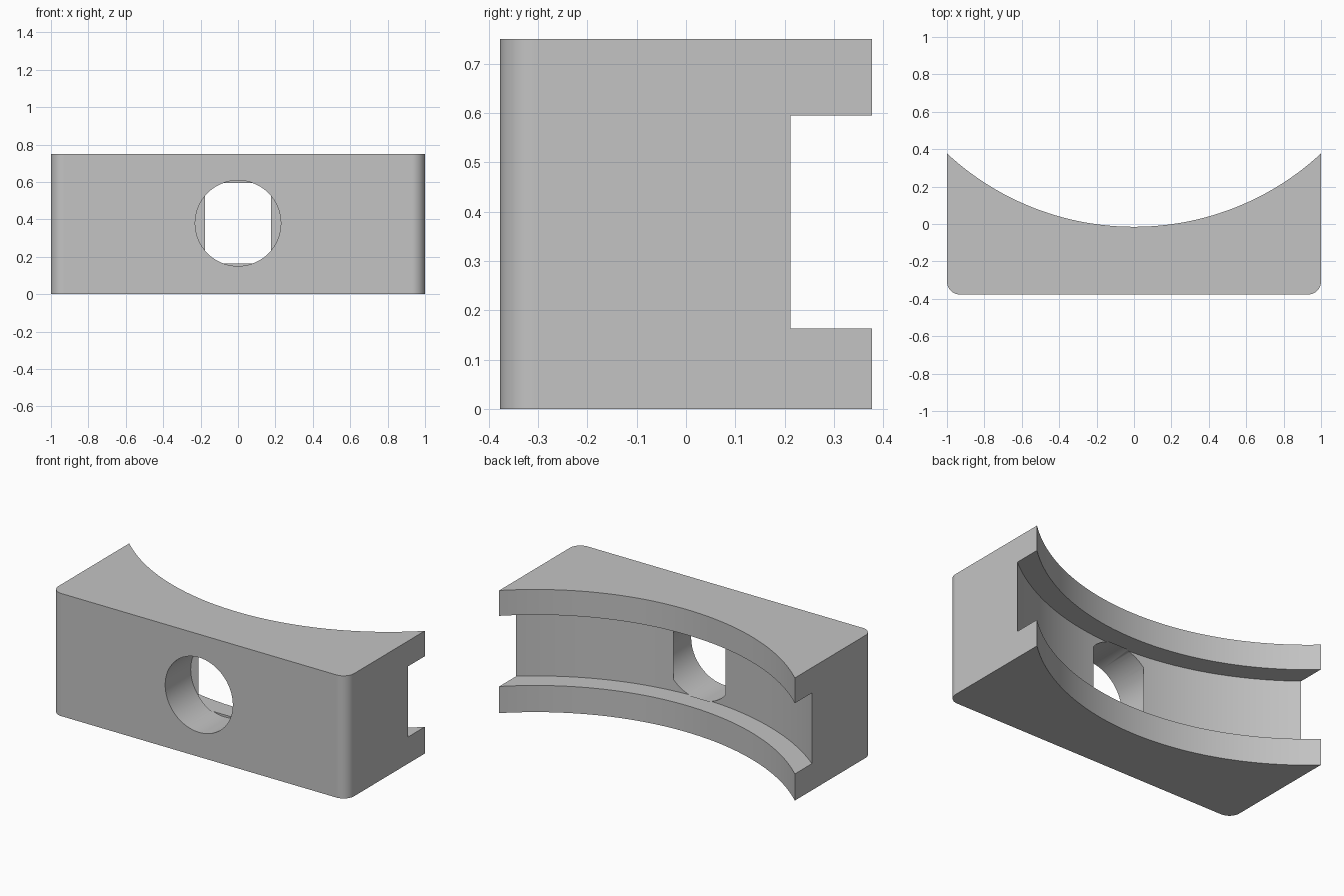
import bpy
import bmesh
from math import sin, cos, pi, asin, hypot, radians
from mathutils import Matrix, Vector

cube = bpy.data.objects.get("Cube")
if cube:
    bpy.data.objects.remove(cube, do_unlink=True)

HALF_X, HALF_Y, HEIGHT = 1.0, 0.377, 0.75
CORNER = 0.07                      # front corner fillet
ARC_Y, ARC_R = 1.4565, 1.4715      # concave back arc
GROOVE_R = hypot(HALF_X, ARC_Y - 0.212)
GROOVE_Z = (0.163, 0.595)
HOLE_Z, HOLE_R, HOLE_END = 0.379, 0.229, -0.13

grey = bpy.data.materials.new("Mid Grey")
grey.use_nodes = True
colour = (0.55, 0.55, 0.55, 1)
grey.diffuse_color = colour
grey.node_tree.nodes["Principled BSDF"].inputs["Base Color"].default_value = colour


def arc(cx, cy, r, start, end, steps):
    angles = [start + (end - start) * i / steps for i in range(steps + 1)]
    return [(cx + r * cos(a), cy + r * sin(a)) for a in angles]


def add_object(name, bm):
    bmesh.ops.recalc_face_normals(bm, faces=bm.faces)
    mesh = bpy.data.meshes.new(name)
    bm.to_mesh(mesh)
    bm.free()
    mesh.materials.append(grey)
    obj = bpy.data.objects.new(name, mesh)
    bpy.context.collection.objects.link(obj)
    return obj


def cylinder(name, radius, start, end, segments):
    """Cylinder between two points, used as a cutter."""
    start, end = Vector(start), Vector(end)
    axis = end - start
    turn = axis.to_track_quat("Z", "Y").to_matrix().to_4x4()
    bm = bmesh.new()
    bmesh.ops.create_cone(bm, cap_ends=True, segments=segments, radius1=radius,
                          radius2=radius, depth=axis.length,
                          matrix=Matrix.Translation((start + end) / 2) @ turn)
    return add_object(name, bm)


# Block: rounded front corners and a concave back, extruded upwards
half = asin(HALF_X / ARC_R)
inner_x, inner_y = HALF_X - CORNER, -HALF_Y + CORNER
outline = arc(-inner_x, inner_y, CORNER, pi, 1.5 * pi, 10)
outline += arc(inner_x, inner_y, CORNER, 1.5 * pi, 2 * pi, 10)
outline += arc(0, ARC_Y, ARC_R, -pi / 2 + half, -pi / 2 - half, 48)
bm = bmesh.new()
base = bm.faces.new([bm.verts.new((x, y, 0)) for x, y in outline])
top = bmesh.ops.extrude_face_region(bm, geom=[base])["geom"]
bmesh.ops.translate(bm, vec=(0, 0, HEIGHT),
                    verts=[v for v in top if isinstance(v, bmesh.types.BMVert)])
block = add_object("saddle_block", bm)

# Bored hole from the front, stopping just past the groove floor, then the groove
cutters = [
    cylinder("hole_cutter", HOLE_R, (0, -1, HOLE_Z), (0, HOLE_END, HOLE_Z), 64),
    cylinder("groove_cutter", GROOVE_R, (0, ARC_Y, GROOVE_Z[0]),
             (0, ARC_Y, GROOVE_Z[1]), 192),
]
for cutter in cutters:
    cut = block.modifiers.new(cutter.name, "BOOLEAN")
    cut.operation = "DIFFERENCE"
    cut.solver = "EXACT"
    cut.object = cutter

# Bake the cuts and discard the cutters
graph = bpy.context.evaluated_depsgraph_get()
block.data = bpy.data.meshes.new_from_object(block.evaluated_get(graph))
block.modifiers.clear()
for cutter in cutters:
    bpy.data.objects.remove(cutter, do_unlink=True)

# Smooth curved walls, crisp edges, flat large faces
bpy.ops.object.select_all(action="DESELECT")
block.select_set(True)
bpy.context.view_layer.objects.active = block
bpy.ops.object.shade_smooth_by_angle(angle=radians(30))
weighted = block.modifiers.new("Weighted Normals", "WEIGHTED_NORMAL")
weighted.keep_sharp = True
